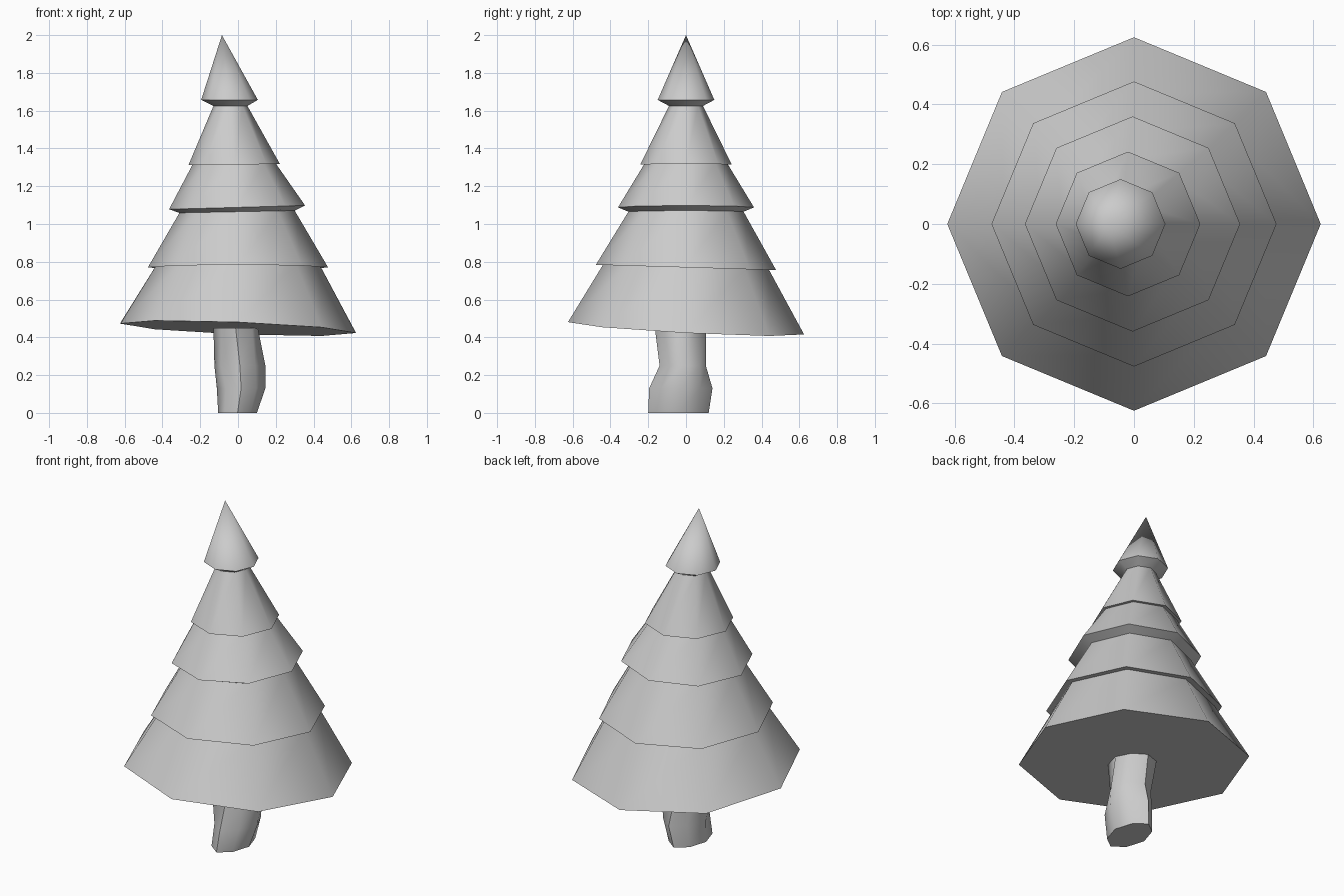
import bpy, bmesh
from math import sin, cos, pi

if "Cube" in bpy.data.objects:
    bpy.data.objects.remove(bpy.data.objects["Cube"])

SIDES = 8


def ring(bm, cx, cy, rx, ry, z, tilt=(0, 0), turn=0.0, dents=None):
    verts = []
    for i in range(SIDES):
        a = 2 * pi * i / SIDES + turn
        d = dents[i % len(dents)] if dents else 1
        x, y = rx * cos(a) * d, ry * sin(a) * d
        verts.append(bm.verts.new((cx + x, cy + y, z + tilt[0] * x + tilt[1] * y)))
    return verts


def bridge(bm, lo, hi):
    for i in range(SIDES):
        j = (i + 1) % SIDES
        bm.faces.new((lo[i], lo[j], hi[j], hi[i]))


def finish(bm, name, angle):
    bmesh.ops.recalc_face_normals(bm, faces=bm.faces)
    mesh = bpy.data.meshes.new(name)
    bm.to_mesh(mesh)
    bm.free()
    obj = bpy.data.objects.new(name, mesh)
    bpy.context.collection.objects.link(obj)
    bpy.ops.object.select_all(action='DESELECT')
    obj.select_set(True)
    bpy.context.view_layer.objects.active = obj
    bpy.ops.object.shade_smooth_by_angle(angle=angle)


# Foliage: stacked skirts as one shell, (centre x, radius, height, tilt)
profile = [
    (0.0, 0.625, 0.448, (-0.04, -0.052)),
    (0.0, 0.437, 0.775, (0.0, -0.03)),
    (0.0, 0.477, 0.770, (0.0, -0.03)),
    (-0.005, 0.305, 1.065, (0.02, 0.0)),
    (-0.005, 0.360, 1.088, (0.028, 0.0)),
    (-0.02, 0.220, 1.318, (0.01, 0.0)),
    (-0.02, 0.242, 1.315, (0.01, 0.0)),
    (-0.04, 0.090, 1.625, (0.0, 0.0)),
    (-0.045, 0.150, 1.657, (0.0, 0.0)),
]
bm = bmesh.new()
rings = [ring(bm, cx, 0, r, r, z, t) for cx, r, z, t in profile]
bm.faces.new(rings[0])
for lo, hi in zip(rings, rings[1:]):
    bridge(bm, lo, hi)
tip = bm.verts.new((-0.085, 0, 2.0))
for i in range(SIDES):
    bm.faces.new((rings[-1][i], rings[-1][(i + 1) % SIDES], tip))
finish(bm, "foliage", 0.87)

# Trunk: gnarled column, (x min, x max, y min, y max, height, dents)
levels = [
    (-0.105, 0.100, -0.200, 0.120, 0.0, (1, 0.95)),
    (-0.112, 0.145, -0.195, 0.140, 0.13, (1, 0.88)),
    (-0.125, 0.145, -0.140, 0.105, 0.25, (1, 1.05, 1, 0.85)),
    (-0.130, 0.105, -0.165, 0.105, 0.45, (1, 0.92, 1, 1.05)),
]
bm = bmesh.new()
rings = [ring(bm, (a + b) / 2, (c + d) / 2, (b - a) / 2, (d - c) / 2, z, dents=k)
         for a, b, c, d, z, k in levels]
bm.faces.new(rings[0])
for lo, hi in zip(rings, rings[1:]):
    bridge(bm, lo, hi)
bm.faces.new(rings[-1])
finish(bm, "trunk", 0.87)
